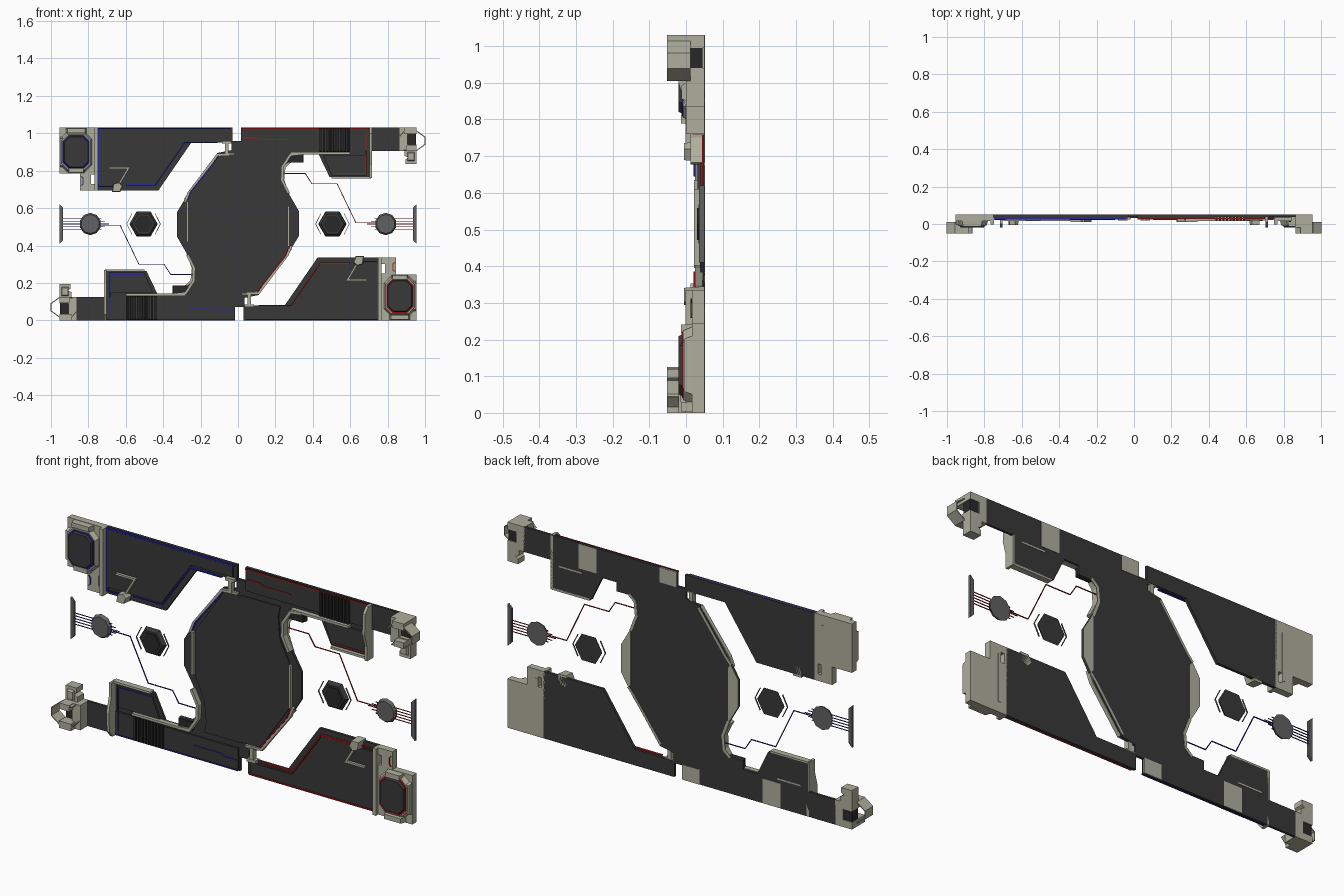
import bpy, bmesh, math
from mathutils import Vector, Matrix

H = 1.03
TURN = Matrix.Translation((0, 0, H)) @ Matrix.Rotation(math.pi, 4, 'Y')


def material(name, r, g, b):
    m = bpy.data.materials.new(name)
    m.diffuse_color = (r, g, b, 1)
    return m


DARK = material("dark", .04, .04, .04)
BLACK = material("black", .022, .022, .022)
TAN = material("tan", .43, .43, .34)
GREY = material("grey", .12, .12, .12)
RED = material("red", .4, .01, .01)
BLUE = material("blue", .02, .02, .35)


def prism(name, pts, y0, y1, mat, taper=1.0, axis='Y'):
    """Extrude an outline: (x, z) along y, or (y, z) along x. taper shrinks the first face."""
    bm = bmesh.new()
    c = Vector((sum(p[0] for p in pts), sum(p[1] for p in pts))) / len(pts)
    rings = []
    for d, s in ((y0, taper), (y1, 1.0)):
        q = [c + (Vector(p) - c) * s for p in pts]
        rings.append([bm.verts.new((v.x, d, v.y) if axis == 'Y' else (d, v.x, v.y)) for v in q])
    n = len(pts)
    bm.faces.new(rings[0])
    bm.faces.new(rings[1])
    for i in range(n):
        bm.faces.new((rings[0][i], rings[0][(i + 1) % n], rings[1][(i + 1) % n], rings[1][i]))
    bmesh.ops.recalc_face_normals(bm, faces=bm.faces)
    me = bpy.data.meshes.new(name)
    bm.to_mesh(me)
    bm.free()
    me.materials.append(mat)
    ob = bpy.data.objects.new(name, me)
    bpy.context.collection.objects.link(ob)
    return ob


def both(name, pts, y0, y1, mat, **kw):
    """Part on the right half plus its half-turn twin on the left (red turns blue)."""
    a = prism(name + "_right", pts, y0, y1, mat, **kw)
    b = prism(name + "_left", pts, y0, y1, BLUE if mat is RED else mat, **kw)
    b.data.transform(TURN)
    return a


def box(name, x0, x1, z0, z1, y0, y1, mat, **kw):
    return both(name, [(x0, z0), (x1, z0), (x1, z1), (x0, z1)], y0, y1, mat, **kw)


def strip(name, path, w, y0, y1, mat):
    """Constant-width mitred band along an open (x, z) path."""
    p = [Vector(v) for v in path]
    left, right = [], []
    for i, v in enumerate(p):
        dirs = []
        if i > 0:
            dirs.append((v - p[i - 1]).normalized())
        if i < len(p) - 1:
            dirs.append((p[i + 1] - v).normalized())
        t = sum(dirs, Vector((0, 0))).normalized()
        nrm = Vector((-t.y, t.x))
        k = w / 2 / max(.4, abs(t.dot(dirs[0])))
        left.append(v + nrm * k)
        right.append(v - nrm * k)
    return both(name, left + right[::-1], y0, y1, mat)


def ngon(cx, cz, rx, rz, n, phase=0.0):
    return [(cx + rx * math.cos(phase + i * math.tau / n),
             cz + rz * math.sin(phase + i * math.tau / n)) for i in range(n)]


def octa(cx, cz, w, h, c):
    return [(cx - w + c, cz - h), (cx + w - c, cz - h), (cx + w, cz - h + c), (cx + w, cz + h - c),
            (cx + w - c, cz + h), (cx - w + c, cz + h), (cx - w, cz + h - c), (cx - w, cz - h + c)]


# Centre plate with both long arms and flaps: one outline, half listed and half turned
half = [(-.11, .895), (-.035, .91), (-.035, .96), (.015, .96), (.015, 1.03), (.865, 1.03),
        (.865, .905), (.71, .905), (.71, .765), (.49, .765), (.43, .89), (.35, .89), (.35, .845),
        (.27, .845), (.24, .82), (.235, .75), (.27, .68), (.325, .585), (.325, .45), (.265, .35)]
prism("centre_plate", half + [(-x, H - z) for x, z in half], .038, .05, DARK)

# Centre plate rims, ribs and rear wing covers
strip("curve_rim", [(.34, .892), (.28, .885), (.238, .82), (.235, .75), (.27, .68)], .014, .012, .044, TAN)
strip("slope_rim", [(.285, .40), (.265, .35), (.11, .145), (.02, .14)], .012, .025, .045, TAN)
box("side_rib", .264, .276, .395, .61, .022, .04, TAN)
both("rear_wing", [(.27, .68), (.325, .585), (.325, .45), (.285, .385), (.27, .40)], .049, .052, TAN)
strip("rear_rim", [(.285, .385), (.255, .35), (.105, .145)], .012, .049, .052, TAN)
strip("rear_curve", [(.27, .67), (.24, .75), (.247, .82), (.28, .85)], .014, .049, .052, TAN)
both("inner_panel", [(.26, .39), (.26, .62), (.21, .72), (.2, .83), (.21, .885), (0, .885), (0, .15),
                     (.10, .15)], .032, .039, DARK)
strip("centre_light", [(.27, .385), (.255, .345), (.105, .155)], .006, .021, .026, RED)

# Upper arm: raised spine, vents, fin, lights
box("arm_spine", .02, .43, .915, 1.025, .03, .039, DARK)
box("arm_tip", .60, .70, .91, 1.025, .03, .039, DARK)
strip("arm_edge_light", [(.02, 1.025), (.70, 1.025)], .006, .027, .031, RED)
strip("arm_light", [(.03, .975), (.10, .975), (.115, .965), (.27, .965)], .004, .027, .031, RED)
strip("arm_trim", [(.28, .893), (.60, .893)], .012, .015, .04, TAN)
for i in range(9):
    x = .435 + i * .0185
    box("vent_slat_%d" % i, x, x + .012, .90, 1.028, .02, .039, BLACK, taper=.93)
box("arm_tab", .27, .345, .845, .888, .022, .038, BLACK)
both("flap_panel", [(.455, .885), (.50, .775), (.69, .775), (.69, .885)], .028, .039, DARK)
strip("flap_light", [(.51, .785), (.685, .785), (.685, 1.0)], .004, .025, .029, RED)
both("fin", [(.05, .76), (0, .76), (0, .83), (-.02, .90), (-.015, 1.0), (.01, 1.03), (.05, 1.03)],
     .702, .716, TAN, axis='X')
box("fin_foot", .50, .71, .757, .768, .02, .05, TAN)
box("rear_vent_block", .46, .56, .905, 1.028, .048, .052, TAN)
box("rear_hinge_block", .015, .11, .955, 1.03, .046, .052, TAN)
strip("rear_flap_bar", [(.54, .885), (.67, .885)], .008, .048, .052, TAN)

# Claw at the arm's end: C-shaped head, open thin hexagon loop, prong
both("claw_head", [(.86, 1.03), (.955, 1.03), (.955, .995), (.905, .995), (.905, .94), (.955, .94),
                   (.955, .905), (.86, .905)], -.02, .05, TAN)
strip("claw_loop", [(.885, .91), (.865, .935), (.865, .985), (.89, 1.012), (.955, 1.012), (.999, .98),
                    (.999, .94), (.955, .908), (.885, .91)][2:], .005, -.052, .012, TAN)
box("claw_cap_top", .89, .955, .995, 1.03, -.052, -.018, TAN)
box("claw_cap_low", .90, .955, .905, .935, -.052, -.018, TAN)
box("claw_core", .903, .953, .937, .997, .0, .045, BLACK)
both("claw_prong", [(.89, .91), (.955, .91), (.955, .835), (.895, .835), (.895, .86), (.91, .87),
                    (.89, .88)], .0, .05, TAN)
box("prong_pad", .905, .945, .85, .90, -.012, .002, TAN, taper=.75)

# Lower side plate with raised inner face, border lights and latch
both("side_plate", [(.03, 0), (.755, 0), (.755, .335), (.425, .335), (.25, .08), (.03, .08)], .036, .05, DARK)
both("side_face", [(.05, .01), (.745, .01), (.745, .30), (.445, .30), (.28, .065), (.05, .065)],
     .028, .037, DARK)
strip("side_light", [(.11, .08), (.285, .08), (.44, .305), (.60, .305)], .006, .025, .037, RED)
strip("edge_light", [(.04, .005), (.745, .005), (.745, .32)], .006, .025, .037, RED)
both("latch_tab", [(.615, .31), (.63, .345), (.675, .345), (.668, .30), (.635, .29)], -.005, .05, TAN, taper=.85)
strip("latch_bar", [(.635, .30), (.585, .215), (.69, .215)], .01, .015, .03, TAN)
strip("latch_light", [(.66, .315), (.745, .315)], .006, .022, .03, RED)

# Hinge link between side plate and centre
box("hinge_link", .05, .07, .075, .14, .02, .048, TAN)
box("hinge_pin", .035, .085, .07, .085, .018, .048, TAN)

# End block with octagonal pad
both("end_block", [(.765, 0), (.955, 0), (.955, .245), (.845, .245), (.845, .335), (.765, .335), (.765, .30),
                   (.785, .30), (.785, .25), (.765, .25)], .016, .05, TAN)
box("end_rail", .748, .766, 0, .335, -.002, .05, TAN)
both("pad_frame", octa(.865, .13, .085, .105, .035), -.008, .018, TAN, taper=.9)
both("pad_light", octa(.865, .13, .072, .09, .03), -.011, -.007, RED)
both("pad", octa(.865, .13, .068, .086, .03), -.02, -.008, DARK, taper=.92)
box("end_clip_top", .82, .91, .215, .243, -.014, .018, TAN, taper=.85)
box("end_clip_low", .81, .92, .002, .03, -.014, .018, TAN, taper=.85)
box("end_clip_side", .93, .953, .05, .21, -.005, .018, TAN, taper=.9)
strip("end_light", [(.838, .31), (.828, .30), (.828, .27), (.838, .26)], .005, .012, .017, RED)
box("rear_end_bar", .785, .80, .05, .29, .049, .052, TAN)

# Floating hexagon, knob, wire traces and end strip
both("hexagon", ngon(.505, .515, .076, .076, 6), .034, .05, DARK, taper=.8)
both("hexagon_face", ngon(.505, .515, .05, .05, 6), .03, .035, BLACK)
for s in (1, -1):
    c = [(.505 + s * x, .515 + z) for x, z in ((.062, .055), (.09, 0), (.062, -.055))]
    strip("hexagon_bracket_%d" % s, c, .003, .042, .048, GREY)
both("knob", ngon(.79, .515, .058, .06, 10, .31), .034, .05, GREY, taper=.85)
strip("trace", [(.23, .785), (.36, .785), (.395, .73), (.53, .73), (.63, .522), (.75, .522)],
      .004, .044, .048, RED)
for i in range(5):
    z = .487 + i * .014
    strip("wire_out_%d" % i, [(.83, z), (.935, z)], .003, .044, .048, RED)
    strip("wire_in_%d" % i, [(.74 - .05 * (1 - abs(i - 2) / 2.5), z), (.75, z)], .003, .044, .048, RED)
both("end_strip", [(.955, .41), (.935, .43), (.935, .60), (.955, .62)], .036, .05, GREY)
